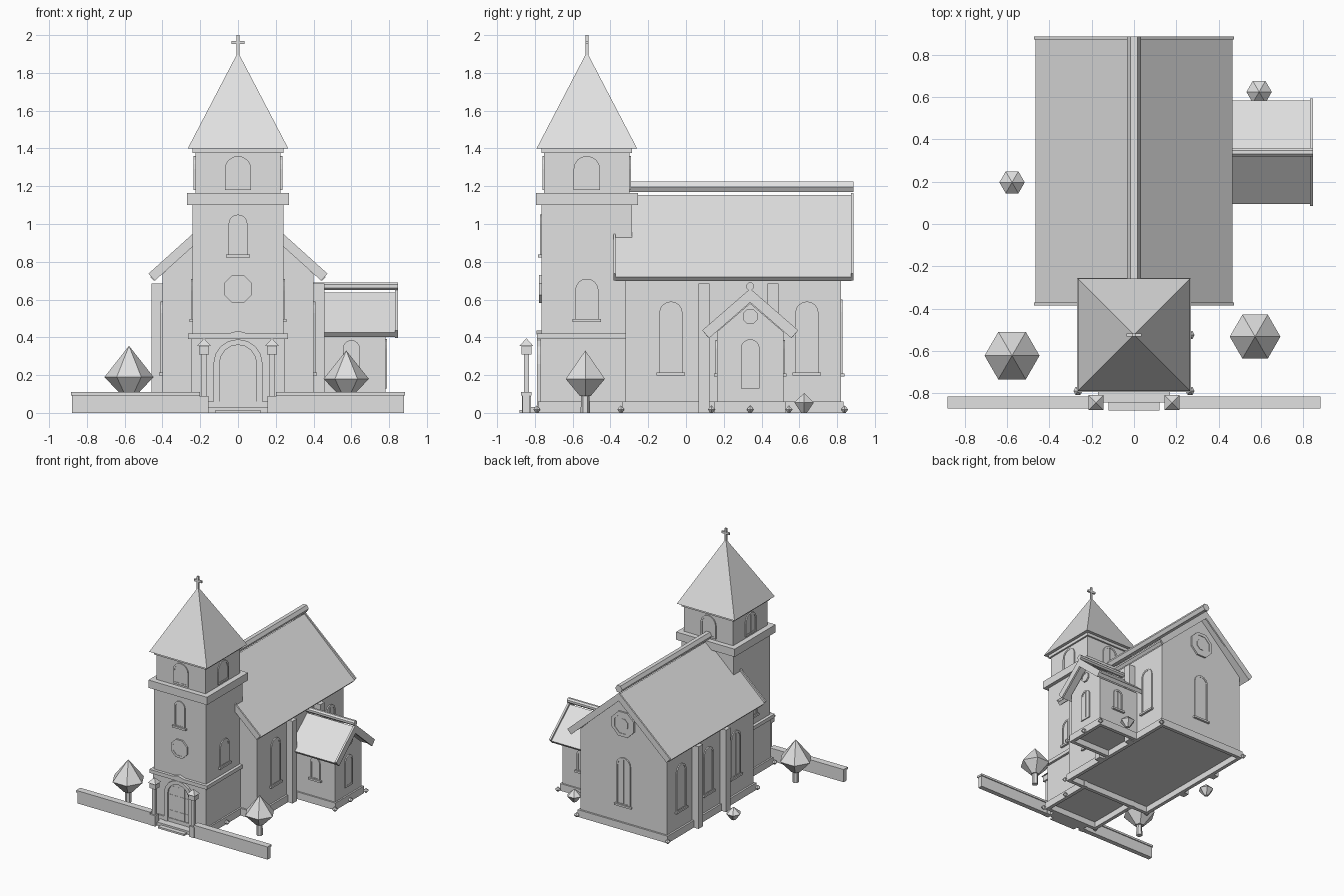
import bpy, bmesh, math
from mathutils import Matrix

cube = bpy.data.objects.get("Cube")
if cube:
    bpy.data.objects.remove(cube, do_unlink=True)

stone = bpy.data.materials.new("stone_grey")
stone.use_nodes = True
GREY = (0.75, 0.75, 0.75, 1)
stone.diffuse_color = GREY
stone.node_tree.nodes["Principled BSDF"].inputs["Base Color"].default_value = GREY

SOUTH, EAST, NORTH, WEST = 0, math.pi / 2, math.pi, -math.pi / 2
TY = -0.525   # tower centre
AY = 0.34     # annex centre
FLOOR = 0.05  # underside of the buildings, inside the plinth beams


def finish(name, bm):
    bmesh.ops.recalc_face_normals(bm, faces=bm.faces)
    me = bpy.data.meshes.new(name)
    bm.to_mesh(me)
    bm.free()
    me.materials.append(stone)
    ob = bpy.data.objects.new(name, me)
    bpy.context.collection.objects.link(ob)
    return ob


def box(name, x0, x1, y0, y1, z0, z1):
    bm = bmesh.new()
    m = Matrix.Translation(((x0 + x1) / 2, (y0 + y1) / 2, (z0 + z1) / 2))
    bmesh.ops.create_cube(bm, size=1, matrix=m @ Matrix.Diagonal((x1 - x0, y1 - y0, z1 - z0, 1)))
    return finish(name, bm)


def block(name, x, y, h, z0, z1):
    return box(name, x - h, x + h, y - h, y + h, z0, z1)


def plinth(name, x0, x1, y0, y1, sides):
    """Low beams along the chosen sides of a rectangle."""
    t = 0.03
    beams = {"w": (x0, x0 + t, y0, y1), "e": (x1 - t, x1, y0, y1),
             "s": (x0, x1, y0, y0 + t), "n": (x0, x1, y1 - t, y1)}
    for s in sides:
        box(name, *beams[s], 0, 0.06)


def cone(name, x, y, z0, z1, r0, r1, sides, turn=0.0):
    bm = bmesh.new()
    m = Matrix.Translation((x, y, (z0 + z1) / 2)) @ Matrix.Rotation(turn, 4, 'Z')
    bmesh.ops.create_cone(bm, cap_ends=True, segments=sides, radius1=r0, radius2=r1,
                          depth=z1 - z0, matrix=m)
    return finish(name, bm)


def prism(name, pts, side, origin, d0, d1, hole=None):
    """Extrude an upright outline outward from a wall, optionally as a frame around a hole."""
    bm = bmesh.new()
    m = Matrix.Translation((origin[0], origin[1], 0)) @ Matrix.Rotation(side, 4, 'Z')

    def loop(points, d):
        return [bm.verts.new(m @ Matrix.Translation((u, -d, z)).translation) for u, z in points]

    def band(a, b):
        for i in range(len(a)):
            j = (i + 1) % len(a)
            bm.faces.new((a[i], a[j], b[j], b[i]))

    low, high = loop(pts, d0), loop(pts, d1)
    band(low, high)
    if hole:
        hlow, hhigh = loop(hole, d0), loop(hole, d1)
        band(hlow, hhigh)
        band(low, hlow)
        band(high, hhigh)
    else:
        bm.faces.new(low)
        bm.faces.new(high)
    return finish(name, bm)


def arch(w, z0, z1):
    spring = z1 - w
    return [(-w, z0), (w, z0)] + [(w * math.cos(math.pi * i / 8), spring + w * math.sin(math.pi * i / 8))
                                  for i in range(9)]


def ngon(r, z, n=8, shift=0.5):
    return [(r * math.cos(math.tau * (i + shift) / n), z + r * math.sin(math.tau * (i + shift) / n))
            for i in range(n)]


def slab(half, eave, slope, thick):
    """Chevron roof outline with square-cut eaves."""
    top = eave + half * slope
    ang = math.atan(slope)
    dx, dz = thick * math.sin(ang), thick * math.cos(ang)
    return [(-half, eave), (0, top), (half, eave), (half - dx, eave - dz),
            (0, top - thick / math.cos(ang)), (dx - half, eave - dz)]


def window(name, side, origin, w, z0, z1, sill=True):
    t = 0.015
    prism(name + "_pane", arch(w - t, z0 + t, z1 - t), side, origin, -0.01, 0.005)
    prism(name + "_frame", arch(w, z0, z1), side, origin, -0.01, 0.009, arch(w - t, z0 + t, z1 - t))
    bar = [(-0.004, z0), (0.004, z0), (0.004, z1 - t), (-0.004, z1 - t)]
    prism(name + "_mullion", bar, side, origin, -0.01, 0.007)
    if sill:
        s = w + 0.013
        prism(name + "_sill", [(-s, z0 - 0.008), (s, z0 - 0.008), (s, z0 + 0.008), (-s, z0 + 0.008)],
              side, origin, -0.01, 0.018)


def rosette(name, side, origin, r, z):
    prism(name + "_frame", ngon(r, z), side, origin, -0.01, 0.014, ngon(r * 0.75, z))
    prism(name + "_pane", ngon(r * 0.75, z), side, origin, -0.01, 0.01)


# Nave: gabled body, plinth, roof with end boards, ridge pipe
body = [(-0.4, FLOOR), (0.4, FLOOR), (0.4, 0.735), (0, 1.115), (-0.4, 0.735)]
prism("nave_walls", body, SOUTH, (0, 0), -0.82, 0.32)
plinth("nave_plinth", -0.415, 0.415, -0.335, 0.835, "wesn")
prism("nave_roof", slab(0.465, 0.72, 0.93, 0.028), SOUTH, (0, 0), -0.875, 0.372)
for d in (-0.887, 0.372):
    prism("nave_roof_end_board", slab(0.474, 0.737, 0.9, 0.05), SOUTH, (0, 0), d, d + 0.013)
prism("nave_ridge_pipe", ngon(0.032, 1.197, 6, 0), SOUTH, (0, 0), -0.887, 0.3)

# Nave side walls: buttresses and windows
for s, side in ((1, EAST), (-1, WEST)):
    for y in (0.095, 0.46):
        box("buttress", min(s * 0.39, s * 0.458), max(s * 0.39, s * 0.458), y - 0.029, y + 0.029, 0, 0.685)
    for y in (-0.08, 0.28, 0.64):
        if s < 0 or y != 0.28:
            window("nave_window", side, (s * 0.4, y), 0.062, 0.205, 0.59)
window("nave_back_window", NORTH, (0, 0.82), 0.065, 0.2, 0.6)
rosette("nave_back_rosette", NORTH, (0, 0.82), 0.11, 0.88)
prism("nave_back_rosette_boss", ngon(0.05, 0.88), NORTH, (0, 0.82), 0, 0.014)

# Tower: stacked stages with ledges and spire
plinth("tower_plinth", -0.258, 0.258, TY - 0.258, -0.3, "wes")
for name, half, z0, z1 in (("tower_lower", 0.245, FLOOR, 0.39),
                           ("tower_string_course", 0.265, 0.39, 0.42), ("tower_upper", 0.24, 0.42, 1.1),
                           ("tower_ledge", 0.27, 1.1, 1.165), ("tower_belfry", 0.226, 1.165, 1.375),
                           ("tower_cornice", 0.24, 1.375, 1.4)):
    block(name, 0, TY, half, z0, z1)
cone("tower_spire", 0, TY, 1.4, 1.91, 0.266 * math.sqrt(2), 0, 4, math.pi / 4)
block("cross_post", 0, TY, 0.008, 1.88, 2.0)
box("cross_arm", -0.035, 0.035, TY - 0.008, TY + 0.008, 1.953, 1.97)

# Tower openings
for side in (SOUTH, EAST, NORTH, WEST):
    out = (math.sin(side), -math.cos(side))
    window("belfry_opening", side, (out[0] * 0.226, TY + out[1] * 0.226), 0.07, 1.18, 1.36, False)
for s, side in ((1, EAST), (-1, WEST)):
    window("tower_side_window", side, (s * 0.24, TY), 0.062, 0.49, 0.71)
window("tower_front_window", SOUTH, (0, TY - 0.24), 0.05, 0.83, 1.05)
rosette("tower_front_rosette", SOUTH, (0, TY - 0.24), 0.08, 0.655)

# Entrance: arched surround, double door, small pediment, steps
front = (0, TY - 0.245)
prism("door_surround", arch(0.13, 0.03, 0.39), SOUTH, front, -0.01, 0.02, arch(0.098, 0.03, 0.36))
prism("door", arch(0.098, 0.03, 0.36), SOUTH, front, -0.01, 0.006)
for x in (-0.05, 0, 0.05):
    box("door_batten", x - 0.004, x + 0.004, front[1] - 0.01, front[1], 0.04, 0.33)
for z in (0.12, 0.25):
    box("door_strap", -0.095, 0.095, front[1] - 0.009, front[1], z - 0.006, z + 0.006)
prism("door_pediment", [(-0.07, 0.415), (0.07, 0.415), (0, 0.435)], SOUTH, front, -0.02, 0.022)
box("upper_step", -0.17, 0.17, -0.845, -0.76, 0, 0.03)
box("lower_step", -0.12, 0.12, -0.882, -0.84, 0, 0.015)

# Annex on the left side of the nave
house = [(-0.175, FLOOR), (0.175, FLOOR), (0.175, 0.43), (0, 0.58), (-0.175, 0.43)]
prism("annex_walls", house, EAST, (0, AY), 0.38, 0.78)
plinth("annex_plinth", 0.4, 0.793, AY - 0.188, AY + 0.188, "esn")
prism("annex_roof", slab(0.245, 0.425, 0.87, 0.03), EAST, (0, AY), 0.39, 0.835)
prism("annex_end_board", slab(0.254, 0.437, 0.87, 0.055), EAST, (0, AY), 0.832, 0.848)
prism("annex_ridge_pipe", ngon(0.022, 0.67), EAST, (0, AY), 0.4, 0.848)
window("annex_end_window", EAST, (0.78, AY), 0.05, 0.13, 0.39, False)
rosette("annex_rosette", EAST, (0.78, AY), 0.042, 0.51)
for side, y in ((SOUTH, AY - 0.175), (NORTH, AY + 0.175)):
    window("annex_side_window", side, (0.6, y), 0.045, 0.2, 0.385)

# Front boundary walls and lantern posts
PY = -0.845
for s in (1, -1):
    a, b = sorted((s * 0.205, s * 0.878))
    box("boundary_wall", a, b, PY - 0.02, PY + 0.02, 0, 0.095)
    box("boundary_coping", a - 0.005, b + 0.005, PY - 0.028, PY + 0.028, 0.093, 0.11)
    x = s * 0.18
    block("lantern_base", x, PY, 0.024, 0, 0.09)
    block("lantern_post", x, PY, 0.013, 0.09, 0.31)
    block("lantern_head", x, PY, 0.027, 0.31, 0.36)
    cone("lantern_cap", x, PY, 0.355, 0.395, 0.036 * math.sqrt(2), 0, 4, math.pi / 4)


# Faceted trees, shrubs and tufts
def crown(name, x, y, r, z0, zm, z1):
    cone(name + "_lower", x, y, z0, zm, r * 0.28, r, 6, math.pi / 2)
    cone(name + "_upper", x, y, zm, z1, r, 0, 6, math.pi / 2)


for x, y, r, zm, z1 in ((-0.577, -0.623, 0.13, 0.19, 0.355), (0.573, -0.533, 0.12, 0.18, 0.33)):
    cone("tree_trunk", x, y, 0, 0.12, 0.025, 0.022, 6)
    crown("tree_crown", x, y, r, 0.09, zm, z1)
for x, y in ((-0.577, 0.197), (0.592, 0.625)):
    crown("shrub", x, y, 0.06, 0, 0.055, 0.105)
spots = [(0.8, AY - 0.205), (0.8, AY), (0.8, AY + 0.205), (0.265, TY)]
spots += [(s * x, y) for s in (1, -1) for x, y in ((0.265, -0.79), (0.42, -0.345), (0.42, 0.84))]
for x, y in spots:
    crown("tuft", x, y, 0.022, 0, 0.018, 0.04)
